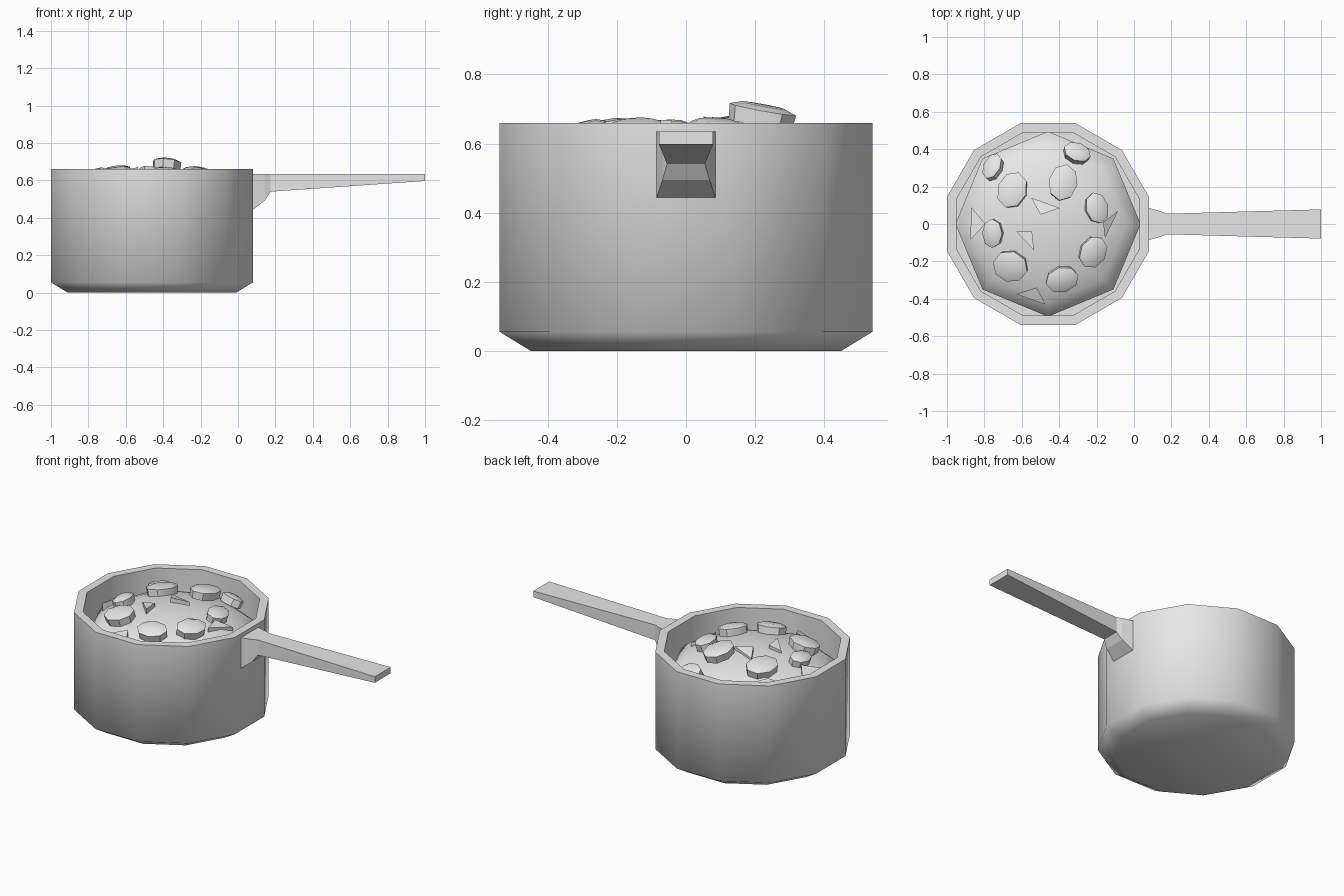
import bpy
import bmesh
import math
from mathutils import Vector, Matrix

cube = bpy.data.objects.get("Cube")
if cube:
    bpy.data.objects.remove(cube, do_unlink=True)

grey = bpy.data.materials.new("plain_grey")
grey.use_nodes = True
grey.diffuse_color = (0.8, 0.8, 0.8, 1)
grey.node_tree.nodes["Principled BSDF"].inputs["Base Color"].default_value = (0.8, 0.8, 0.8, 1)

CX = -0.46  # pot axis


def loft(name, rings, smooth_angle=0):
    """Skin a list of equal-length point rings and cap both ends."""
    bm = bmesh.new()
    rows = [[bm.verts.new(p) for p in ring] for ring in rings]
    n = len(rows[0])
    for a, b in zip(rows, rows[1:]):
        for i in range(n):
            j = (i + 1) % n
            bm.faces.new((a[i], a[j], b[j], b[i]))
    bm.faces.new(rows[0][::-1])
    bm.faces.new(rows[-1])
    bmesh.ops.recalc_face_normals(bm, faces=bm.faces)
    for f in bm.faces:
        f.smooth = smooth_angle > 0 and f.normal.z > -0.99
    mesh = bpy.data.meshes.new(name)
    bm.to_mesh(mesh)
    bm.free()
    if smooth_angle:
        mesh.set_sharp_from_angle(angle=math.radians(smooth_angle))
    mesh.materials.append(grey)
    obj = bpy.data.objects.new(name, mesh)
    bpy.context.collection.objects.link(obj)
    return obj


def ring(sides, rx, ry, z, phase=0.0, cx=0.0):
    angles = [phase + math.tau * i / sides for i in range(sides)]
    return [Vector((cx + rx * math.cos(a), ry * math.sin(a), z)) for a in angles]


# Pot: twelve-sided wall with chamfered base, flat rim and inner floor
pot_profile = [(0.45, 0), (0.54, 0.055), (0.54, 0.66), (0.49, 0.66), (0.49, 0.06)]
flat = math.pi / 12
loft("pot", [ring(12, r / math.cos(flat), r / math.cos(flat), z, flat, CX)
             for r, z in pot_profile], 62)


# Domed filling
def dome_z(r):
    return 0.47 + 0.18 * math.sqrt(max(0.0, 1 - (r / 0.5) ** 2))


dome_radii = [0.495, 0.47, 0.42, 0.33, 0.2, 0.06]
loft("stew", [ring(8, r, r, dome_z(r), 0, CX) for r in dome_radii], 62)

# Handle: flared bracket, then a bar that widens and thins toward its end


def section(x, half, low, high=0.635):
    return [Vector((x, y, z)) for y, z in
            ((-half, low), (half, low), (half, high), (-half, high))]


loft("handle_bracket", [section(0.07, 0.088, 0.435), section(0.145, 0.068, 0.495),
                        section(0.175, 0.055, 0.54)])
loft("handle", [section(0.175, 0.055, 0.54), section(1.0, 0.078, 0.597)])

# Round slices lying on the dome: x, y, half widths, turn, lift
slices = [
    (-0.755, 0.305, 0.05, 0.075, -20, 0.02),
    (-0.65, 0.18, 0.08, 0.1, -20, 0.02),
    (-0.38, 0.22, 0.078, 0.1, -12, 0.055),
    (-0.305, 0.38, 0.075, 0.055, -20, 0.02),
    (-0.2, 0.085, 0.062, 0.085, 15, 0.02),
    (-0.22, -0.15, 0.072, 0.09, -30, 0.02),
    (-0.385, -0.295, 0.09, 0.07, 15, 0.02),
    (-0.66, -0.225, 0.095, 0.085, -15, 0.02),
    (-0.755, -0.05, 0.055, 0.078, 0, 0.02),
]
for i, (x, y, rx, ry, turn, lift) in enumerate(slices):
    out = Vector((x - CX, y, 0))
    r = out.length
    slope = (dome_z(r - 0.02) - dome_z(r + 0.02)) / 0.04
    normal = out.normalized() * slope + Vector((0, 0, 1))
    tilt = Vector((0, 0, 1)).rotation_difference(normal).to_matrix().to_4x4()
    piece = loft(f"slice_{i + 1}", [ring(8, rx * s, ry * s, z) for s, z in
                                   ((0.95, -0.03), (1, 0.015), (0.65, 0.027))], 40)
    piece.matrix_world = (Matrix.Translation((x, y, dome_z(r) + lift)) @ tilt
                          @ Matrix.Rotation(math.radians(turn), 4, "Z"))

# Pointed shards poking out of the dome
shards = [
    ((-0.55, 0.14), (-0.5, 0.05), (-0.395, 0.085)),
    ((-0.87, 0.09), (-0.875, -0.085), (-0.795, 0.0)),
    ((-0.63, -0.04), (-0.535, -0.14), (-0.545, -0.04)),
    ((-0.63, -0.375), (-0.475, -0.43), (-0.52, -0.34)),
    ((-0.085, 0.07), (-0.165, 0.01), (-0.155, -0.075)),
]
for i, corners in enumerate(shards):
    rings = []
    for heights in ((-0.03, -0.03, -0.03), (0.012, 0.03, 0.02)):
        rings.append([Vector((x, y, dome_z(math.hypot(x - CX, y)) + h))
                      for (x, y), h in zip(corners, heights)])
    loft(f"shard_{i + 1}", rings)
